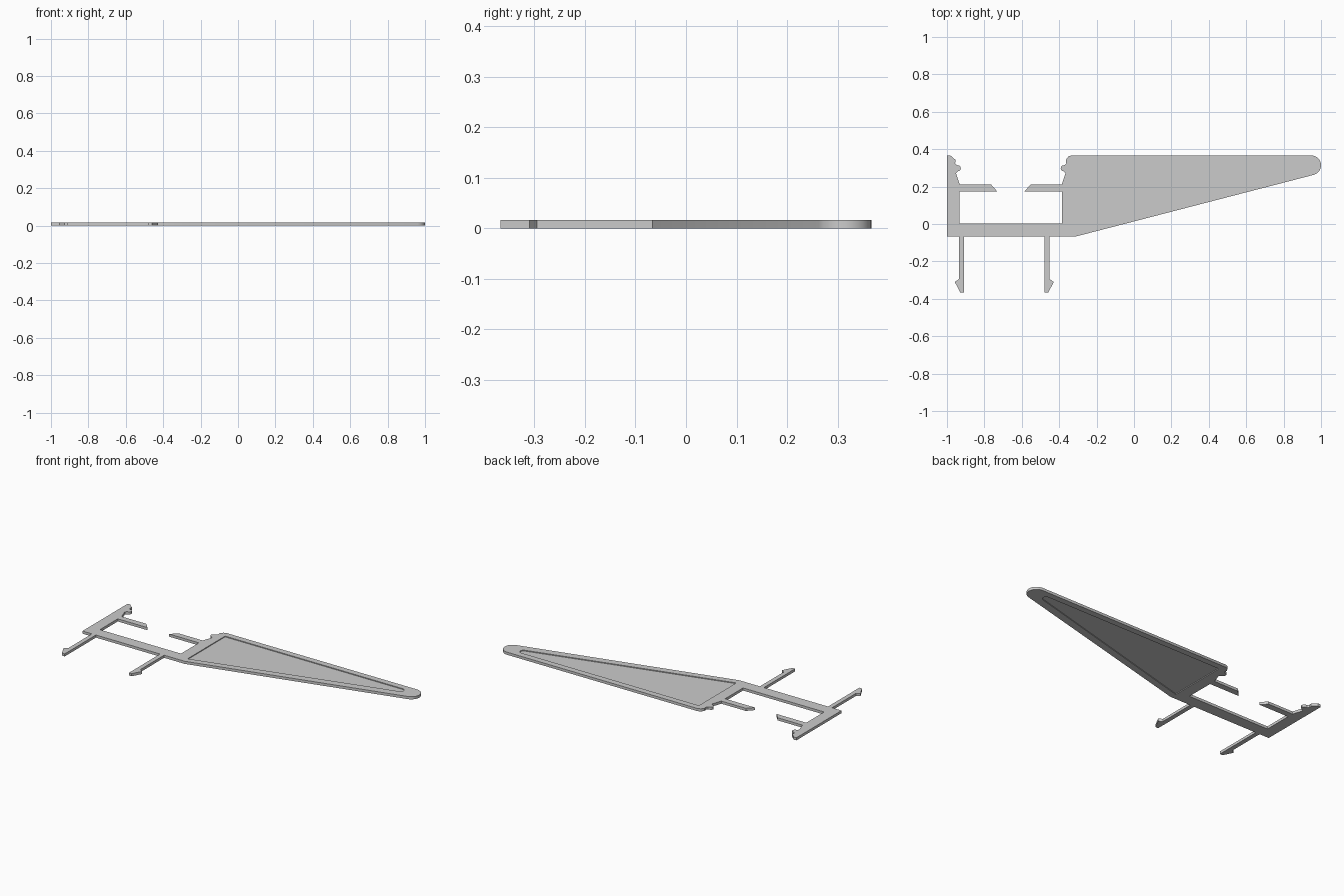
import bpy
from math import cos, sin, radians

if "Cube" in bpy.data.objects:
    bpy.data.objects.remove(bpy.data.objects["Cube"])

T = 0.016  # plate thickness


def arc(cx, cy, r, a0, a1, n):
    return [(cx + r * cos(radians(a0 + (a1 - a0) * i / n)),
             cy + r * sin(radians(a0 + (a1 - a0) * i / n))) for i in range(n + 1)]


def plate(name, loops, z0, z1):
    """Flat plate from closed outlines; inner loops become holes."""
    cu = bpy.data.curves.new(name, 'CURVE')
    cu.dimensions = '2D'
    cu.fill_mode = 'BOTH'
    cu.extrude = (z1 - z0) / 2
    for pts in loops:
        sp = cu.splines.new('POLY')
        sp.points.add(len(pts) - 1)
        for p, (x, y) in zip(sp.points, pts):
            p.co = (x, y, 0, 1)
        sp.use_cyclic_u = True
    ob = bpy.data.objects.new(name, cu)
    ob.location.z = (z0 + z1) / 2
    bpy.context.collection.objects.link(ob)
    bpy.ops.object.select_all(action='DESELECT')
    ob.select_set(True)
    bpy.context.view_layer.objects.active = ob
    bpy.ops.object.convert(target='MESH')
    ob = bpy.context.object
    bpy.ops.object.transform_apply(location=True, rotation=False, scale=False)
    bpy.ops.object.shade_smooth_by_angle(angle=radians(30))
    return ob


def leg(x, side):
    """Snap leg hanging below the bar, barb on the given side, listed left to right."""
    w = 0.0135
    pts = [(x + side * w, -0.067), (x + side * w, -0.295), (x + side * 0.035, -0.31),
           (x + side * 0.005, -0.367), (x - side * w, -0.367), (x - side * w, -0.067)]
    return pts if side < 0 else pts[::-1]


# Lower edge: bar with two snap legs, then the sloping wing edge and round tip
outline = [(-1, -0.067)] + leg(-0.923, -1) + leg(-0.464, 1) + [(-0.312, -0.067)]
outline += arc(0.947, 0.314, 0.053, -75, 90, 14)

# Right-hand jaw: stepped nose, bead, and arm
outline += [(-0.335, 0.367), (-0.352, 0.36), (-0.364, 0.343), (-0.362, 0.325), (-0.369, 0.315)]
outline += arc(-0.376, 0.298, 0.016, 90, 270, 6)
outline += [(-0.366, 0.272), (-0.386, 0.212), (-0.551, 0.212), (-0.586, 0.175), (-0.386, 0.175)]

# Rectangular opening, then the left-hand jaw
outline += [(-0.386, 0.003), (-0.932, 0.003), (-0.932, 0.175), (-0.732, 0.175),
            (-0.765, 0.212), (-0.932, 0.212), (-0.952, 0.272)]
outline += arc(-0.942, 0.298, 0.016, -90, 90, 6)
outline += [(-0.949, 0.315), (-0.956, 0.325), (-0.954, 0.343), (-0.966, 0.352),
            (-0.982, 0.367), (-1, 0.367)]

# Tapering window in the wing
window = [(-0.318, 0.33), (-0.318, -0.03)] + arc(0.877, 0.31, 0.02, -75, 90, 8)

plate("clip_frame", [outline, window], 0, T)

# Thin panel recessed from both faces of the wing
plate("wing_panel", [window], 0.005, 0.011)
